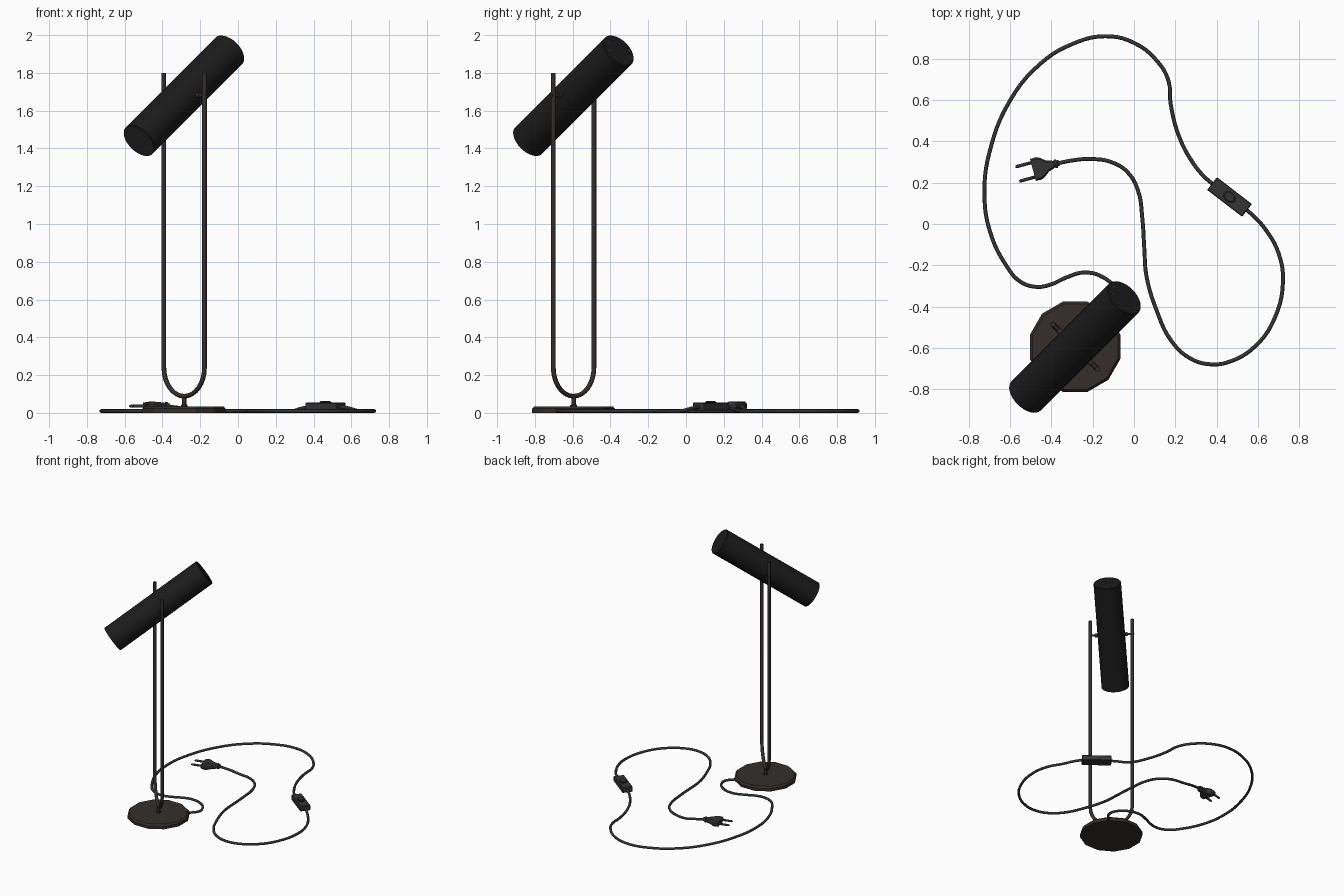
import bpy, bmesh
from math import pi, sin, cos, radians
from mathutils import Vector, Matrix

if "Cube" in bpy.data.objects:
    bpy.data.objects.remove(bpy.data.objects["Cube"])

C = Vector((-0.285, -0.595, 0))        # lamp centre on the ground
SIDE = Vector((1, -1, 0)).normalized() # direction across the two posts
AXIS = Vector((1, 1, 1)).normalized()  # direction of the tubular shade
PIVOT = C + Vector((0, 0, 1.68))


def material(name, rgb):
    m = bpy.data.materials.new(name)
    m.diffuse_color = (*rgb, 1)
    m.use_nodes = True
    m.node_tree.nodes["Principled BSDF"].inputs["Base Color"].default_value = m.diffuse_color
    return m


BLACK = material("black_paint", (0.011, 0.011, 0.011))
BRONZE = material("dark_bronze", (0.035, 0.028, 0.025))
RUBBER = material("dark_rubber", (0.035, 0.034, 0.034))
INSIDE = material("shade_inside", (0.03, 0.03, 0.03))


def mesh_object(name, bm, mat, smooth=True):
    bmesh.ops.recalc_face_normals(bm, faces=bm.faces[:])
    me = bpy.data.meshes.new(name)
    bm.to_mesh(me)
    bm.free()
    ob = bpy.data.objects.new(name, me)
    bpy.context.collection.objects.link(ob)
    me.materials.append(mat)
    if smooth:
        bpy.ops.object.select_all(action='DESELECT')
        ob.select_set(True)
        bpy.context.view_layer.objects.active = ob
        bpy.ops.object.shade_smooth_by_angle(angle=radians(35))
    return ob


def lathe(name, profile, origin, axis, mat, sides=24, turn=0.0, smooth=True):
    """Stack of rings (radius, distance along axis) with closed ends."""
    bm = bmesh.new()
    rings = [[bm.verts.new((r * cos(turn + 2 * pi * i / sides),
                            r * sin(turn + 2 * pi * i / sides), h))
              for i in range(sides)] for r, h in profile]
    for a, b in zip(rings, rings[1:]):
        for i in range(sides):
            j = (i + 1) % sides
            bm.faces.new((a[i], a[j], b[j], b[i]))
    bm.faces.new(rings[0])
    bm.faces.new(rings[-1])
    ob = mesh_object(name, bm, mat, smooth)
    rot = Vector((0, 0, 1)).rotation_difference(Vector(axis)).to_matrix().to_4x4()
    ob.matrix_world = Matrix.Translation(origin) @ rot
    return ob


def tube(name, points, radius, mat, kind='BEZIER', sides=2):
    cu = bpy.data.curves.new(name, 'CURVE')
    cu.dimensions = '3D'
    cu.bevel_depth, cu.bevel_resolution = radius, sides
    cu.resolution_u, cu.use_fill_caps = 5, True
    sp = cu.splines.new(kind)
    if kind == 'BEZIER':
        sp.bezier_points.add(len(points) - 1)
        for bp, p in zip(sp.bezier_points, points):
            bp.co = p
            bp.handle_left_type = bp.handle_right_type = 'AUTO'
    else:
        sp.points.add(len(points) - 1)
        for q, p in zip(sp.points, points):
            q.co = (*p, 1)
    cu.materials.append(mat)
    ob = bpy.data.objects.new(name, cu)
    bpy.context.collection.objects.link(ob)
    return ob


# Twelve-sided base plate and its short stem
lathe("base_plate", [(0.227, 0), (0.227, 0.022), (0.215, 0.035)], C, (0, 0, 1),
      BRONZE, sides=12, turn=radians(15), smooth=False)
lathe("base_stem", [(0.018, 0.03), (0.018, 0.042), (0.012, 0.044), (0.012, 0.09)],
      C, (0, 0, 1), BRONZE, sides=16)

# U-shaped frame
R = 0.152
arc = [C + SIDE * R * cos(a) + Vector((0, 0, 0.24 + R * sin(a)))
       for a in (pi + pi * i / 16 for i in range(17))]
top = Vector((0, 0, 1.8))
tube("u_frame", [C - SIDE * R + top] + arc + [C + SIDE * R + top],
     0.0125, BRONZE, 'POLY')

# Tubular shade with shallow opening at the lower end and capped upper end
H = 0.413
lathe("shade", [(0.092, -H + 0.008), (0.094, -H), (0.1, -H), (0.1, H - 0.004), (0.096, H)],
      PIVOT, AXIS, BLACK, sides=32)
lathe("shade_opening", [(0.094, -H - 0.001), (0.094, -H + 0.007)], PIVOT, AXIS,
      INSIDE, sides=32)

# Ring of vents in the upper cap
up = AXIS.cross(SIDE)
for i in range(8):
    a = 2 * pi * i / 8
    p = PIVOT + AXIS * (H - 0.004) + (SIDE * cos(a) + up * sin(a)) * 0.072
    lathe(f"vent_{i + 1}", [(0.007, 0), (0.007, 0.005)], p, AXIS, INSIDE, sides=8)

# Pivot pins joining shade and posts
for name, s in (("left", -1), ("right", 1)):
    lathe(f"{name}_pivot", [(0.014, 0.095), (0.014, 0.118), (0.008, 0.12), (0.008, 0.166)],
          PIVOT, SIDE * s, BRONZE, sides=12)

# Power cord: base to switch, then switch to plug
first = [(-.125, -.435), (-.08, -.375), (-.095, -.31), (-.15, -.258), (-.24, -.235),
         (-.33, -.26), (-.4, -.292), (-.47, -.305), (-.55, -.28), (-.62, -.2),
         (-.7, -.03), (-.725, .15), (-.7, .35), (-.6, .6), (-.45, .78), (-.3, .872),
         (-.14, .91), (0, .878), (.12, .78), (.168, .69), (.178, .58), (.22, .42),
         (.29, .29)]
second = [(.64, -.03), (.7, -.14), (.722, -.28), (.68, -.46), (.59, -.59), (.47, -.665),
          (.37, -.68), (.27, -.65), (.18, -.565), (.11, -.42), (.06, -.25), (.05, -.12),
          (.04, .03), (.02, .16), (-.03, .25), (-.11, .3), (-.21, .315)]


def flat(pts):
    return [(x, y, 0.01) for x, y in pts]


tube("cord_to_switch", flat(first) + [(.345, .225, .026), (.39, .187, .032)], 0.0095, RUBBER)
tube("cord_to_plug", [(.535, .077, .032), (.58, .038, .026)] + flat(second)
     + [(-.3, .308, .025), (-.37, .294, .035)], 0.0095, RUBBER)


def box(name, size, loc, angle, mat, bevel):
    bm = bmesh.new()
    bmesh.ops.create_cube(bm, size=1)
    bmesh.ops.scale(bm, vec=size, verts=bm.verts[:])
    bmesh.ops.bevel(bm, geom=bm.edges[:], offset=bevel, segments=1, affect='EDGES')
    ob = mesh_object(name, bm, mat, False)
    ob.location, ob.rotation_euler.z = loc, angle
    return ob


# Inline switch with an oval rocker
SA = radians(-37.5)
box("switch_body", (0.214, 0.078, 0.042), (0.463, 0.131, 0.033), SA, RUBBER, 0.004)
for name, r, h, mat in (("switch_rim", 0.035, 0.058, BLACK), ("switch_rocker", 0.028, 0.062, RUBBER)):
    ob = lathe(name, [(r, 0), (r, h - 0.05), (r * 0.9, h - 0.048)], (0.463, 0.131, 0.05),
               (0, 0, 1), mat)
    ob.matrix_world = ob.matrix_world @ Matrix.Rotation(SA, 4, 'Z') @ Matrix.Diagonal((1, 0.72, 1, 1))

# Two-pin plug: tapered body, strain-relief ribs and pins
PA = radians(195)
PM = Matrix.Translation((-0.49, 0.262, 0.036)) @ Matrix.Rotation(PA, 4, 'Z')
bm = bmesh.new()
rings = []
for s, w, h in ((0, .055, .018), (.03, .056, .023), (.045, .05, .023),
                (.075, .027, .021), (.1, .02, .018)):
    k = h * 0.45
    outline = [(w, k), (w - k, h), (k - w, h), (-w, k), (-w, -k), (k - w, -h), (w - k, -h), (w, -k)]
    rings.append([bm.verts.new((-s, y, z)) for y, z in outline])
for a, b in zip(rings, rings[1:]):
    for i in range(8):
        j = (i + 1) % 8
        bm.faces.new((a[i], a[j], b[j], b[i]))
bm.faces.new(rings[0])
bm.faces.new(rings[-1])
mesh_object("plug_body", bm, RUBBER, False).matrix_world = PM
back = PM.to_3x3() @ Vector((-1, 0, 0))
lathe("plug_relief", [(.02, .09), (.017, .107), (.022, .11), (.022, .12), (.016, .123), (.014, .133)],
      PM.translation, back, RUBBER, sides=12)
for name, y in (("left", 0.036), ("right", -0.036)):
    lathe(f"{name}_pin", [(.008, -.01), (.008, .07), (.005, .078)], PM @ Vector((0, y, 0)),
          -back, RUBBER, sides=10)
